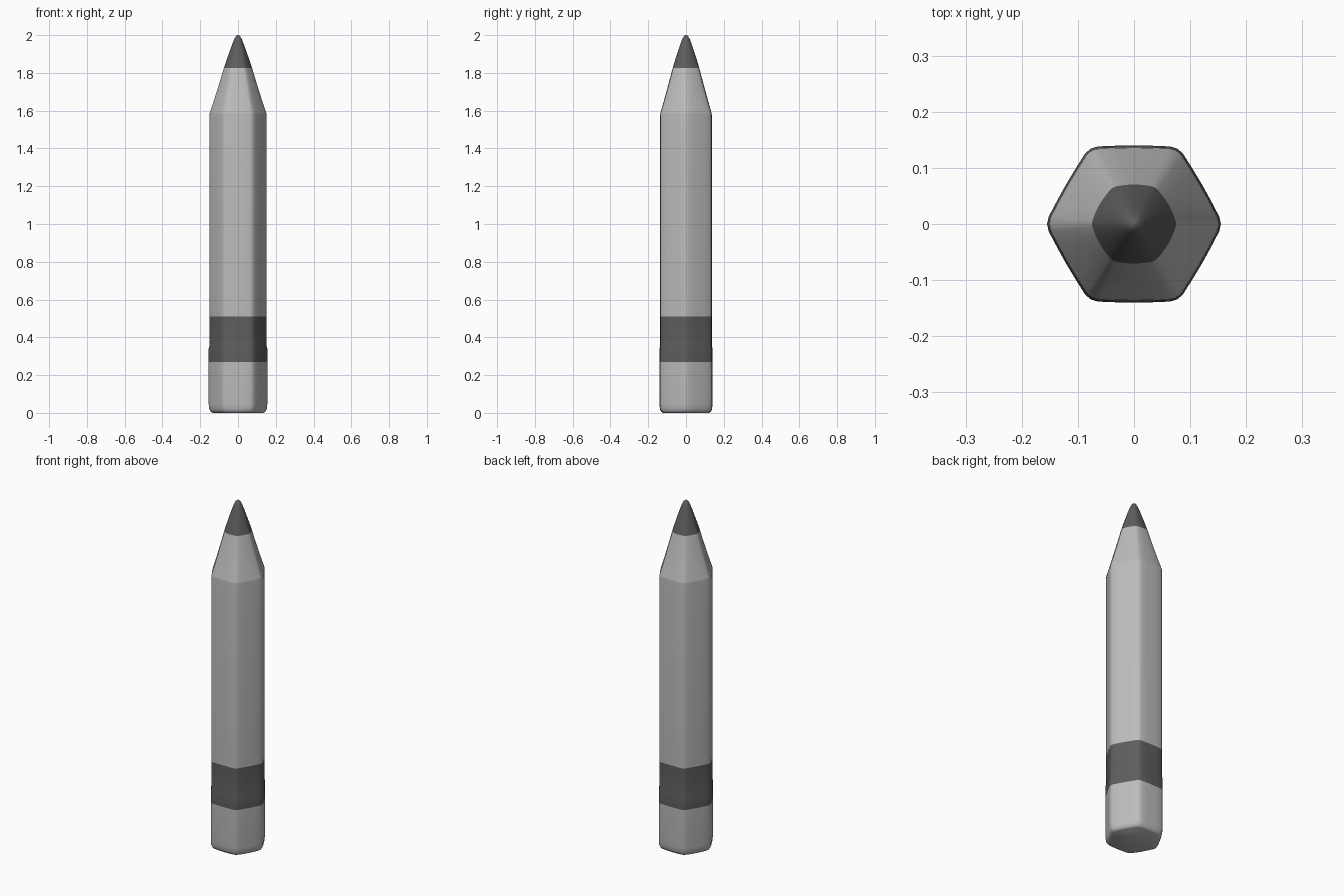
import bpy, bmesh, math

cube = bpy.data.objects.get("Cube")
if cube:
    bpy.data.objects.remove(cube)


def make_material(name, value):
    mat = bpy.data.materials.new(name)
    colour = (value, value, value, 1)
    mat.use_nodes = True
    mat.diffuse_color = colour
    mat.node_tree.nodes["Principled BSDF"].inputs["Base Color"].default_value = colour
    return mat


light = make_material("light grey", 0.5)
dark = make_material("dark grey", 0.11)


def section(radius, z, roundness):
    """Hexagonal ring with softened corners and faintly bowed sides."""
    points = []
    for side in range(6):
        for offset in (-5, 0, 5, 17, 30, 43):
            angle = math.radians(side * 60 + offset)
            local = math.radians(offset % 60 - 30)
            flat = math.cos(math.radians(30)) / math.cos(local)
            flat = min(flat, 0.975) + 0.015 * math.cos(3 * local)
            r = radius * (flat + (0.97 - flat) * roundness)
            points.append((r * math.cos(angle), r * math.sin(angle), z))
    return points


def loft(name, profile, mat, cap_bottom=False, cap_top=False):
    """Skin (radius, height, roundness) rings into one smooth part."""
    bm = bmesh.new()
    rings = [[bm.verts.new(p) for p in section(*row)] for row in profile]
    count = len(rings[0])
    for low, high in zip(rings, rings[1:]):
        for i in range(count):
            j = (i + 1) % count
            bm.faces.new((low[i], low[j], high[j], high[i]))
    if cap_bottom:
        bm.faces.new(rings[0][::-1])
    if cap_top:
        bm.faces.new(rings[-1])
    mesh = bpy.data.meshes.new(name)
    bm.to_mesh(mesh)
    bm.free()
    mesh.materials.append(mat)
    obj = bpy.data.objects.new(name, mesh)
    bpy.context.collection.objects.link(obj)
    bpy.ops.object.select_all(action="DESELECT")
    obj.select_set(True)
    bpy.context.view_layer.objects.active = obj
    bpy.ops.object.shade_smooth_by_angle(angle=math.radians(35))
    return obj


# Rounded eraser end
loft("eraser", [(0.137, 0, 0.2), (0.148, 0.006, 0.15), (0.156, 0.02, 0.05),
                (0.159, 0.045, 0), (0.159, 0.27, 0)], light, cap_bottom=True)

# Dark band, stepping in slightly where the eraser sleeve ends
loft("band", [(0.159, 0.27, 0), (0.159, 0.34, 0), (0.156, 0.352, 0),
              (0.156, 0.51, 0)], dark)

# Hexagonal shaft
loft("shaft", [(0.156, 0.51, 0), (0.156, 1.57, 0), (0.154, 1.587, 0)], light)

# Sharpened wood
loft("sharpened_wood", [(0.154, 1.587, 0), (0.129, 1.66, 0.1),
                        (0.103, 1.74, 0.25), (0.077, 1.825, 0.4)], light)

# Rounded lead point
loft("lead_point", [(0.077, 1.825, 0.4), (0.056, 1.885, 0.6), (0.036, 1.94, 0.8),
                    (0.021, 1.978, 1), (0.011, 1.995, 1), (0.003, 2, 1)],
     dark, cap_top=True)
